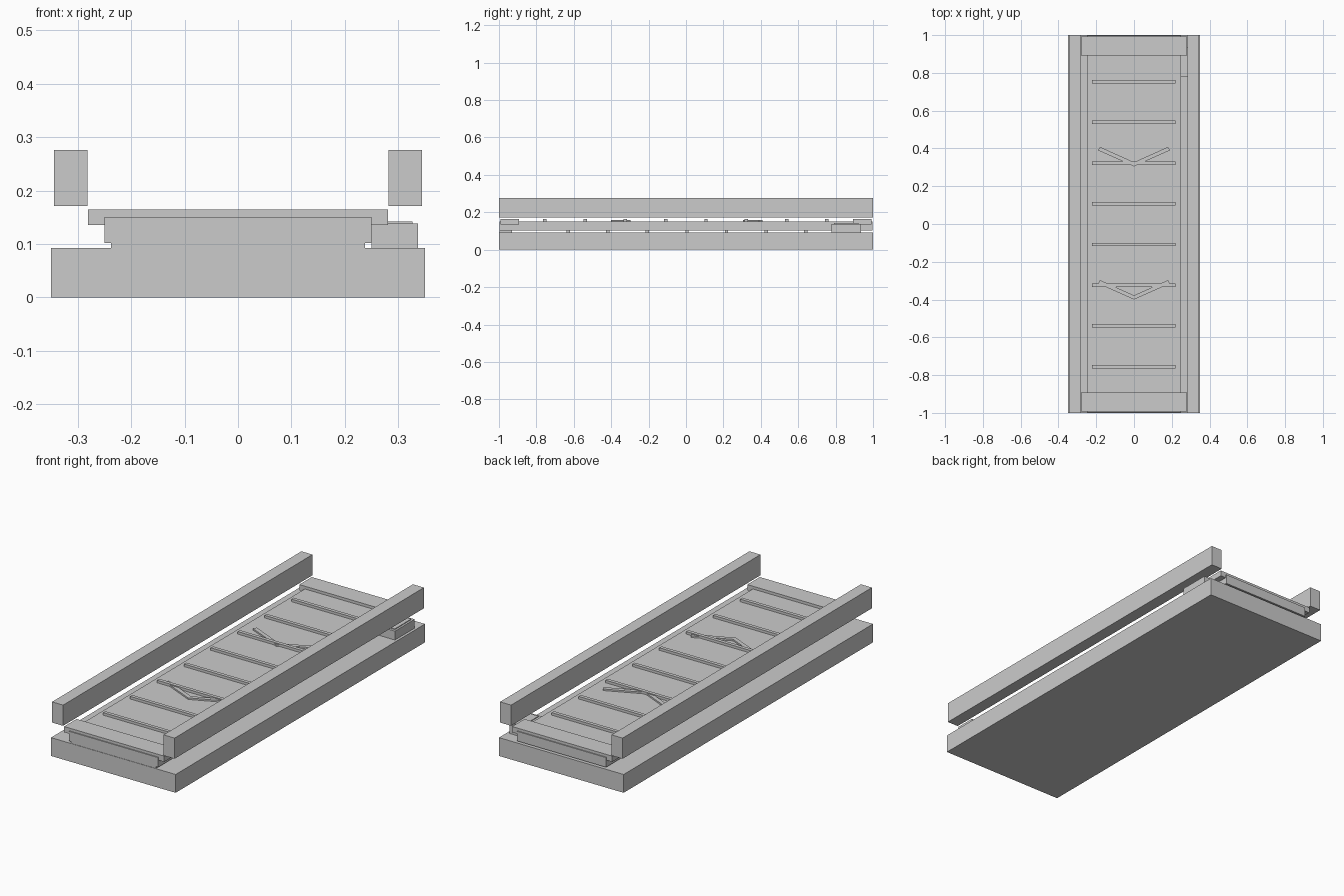
import bpy, bmesh

if "Cube" in bpy.data.objects:
    bpy.data.objects.remove(bpy.data.objects["Cube"])


def prism(name, pts, z0, z1):
    """Extrude a flat outline in x,y from z0 up to z1."""
    bm = bmesh.new()
    face = bm.faces.new([bm.verts.new((x, y, z0)) for x, y in pts])
    out = bmesh.ops.extrude_face_region(bm, geom=[face])
    verts = [v for v in out["geom"] if isinstance(v, bmesh.types.BMVert)]
    bmesh.ops.translate(bm, verts=verts, vec=(0, 0, z1 - z0))
    bmesh.ops.recalc_face_normals(bm, faces=bm.faces)
    mesh = bpy.data.meshes.new(name)
    bm.to_mesh(mesh)
    bm.free()
    ob = bpy.data.objects.new(name, mesh)
    bpy.context.collection.objects.link(ob)
    return ob


def box(name, x0, x1, y0, y1, z0, z1):
    return prism(name, [(x0, y0), (x1, y0), (x1, y1), (x0, y1)], z0, z1)


# Base slab and belt body
box("base", -0.35, 0.35, -1, 1, 0, 0.093)
box("belt", -0.25, 0.25, -0.998, 0.998, 0.102, 0.151)

# Raised side rails
for side, s in (("left", -1), ("right", 1)):
    a, b = sorted((s * 0.282, s * 0.344))
    box("rail_" + side, a, b, -1, 1, 0.171, 0.276)

# End cover plates
for end, s in (("front", -1), ("back", 1)):
    a, b = sorted((s * 0.893, s * 0.993))
    box("end_plate_" + end, -0.281, 0.281, a, b, 0.136, 0.165)

# Slats on the upper and returning side of the belt
for i in range(8):
    y = -0.755 + i * 0.2155
    box("belt_slat", -0.222, 0.22, y - 0.009, y + 0.009, 0.151, 0.164)
for i in range(7):
    y = -0.63 + i * 0.2117
    box("return_slat", -0.238, 0.238, y - 0.009, y + 0.009, 0.093, 0.102)
box("return_end_strip", -0.238, 0.238, -0.998, -0.93, 0.093, 0.102)

# Direction chevrons
for y in (-0.40, 0.305):
    prism("chevron", [(-0.19, y + 0.085), (0, y), (0.19, y + 0.085),
                      (0.18, y + 0.103), (0, y + 0.022), (-0.18, y + 0.103)], 0.151, 0.159)

# Drive motor with lid
box("motor", 0.25, 0.337, 0.777, 0.935, 0.093, 0.138)
box("motor_lid", 0.275, 0.327, 0.79, 0.922, 0.138, 0.142)
